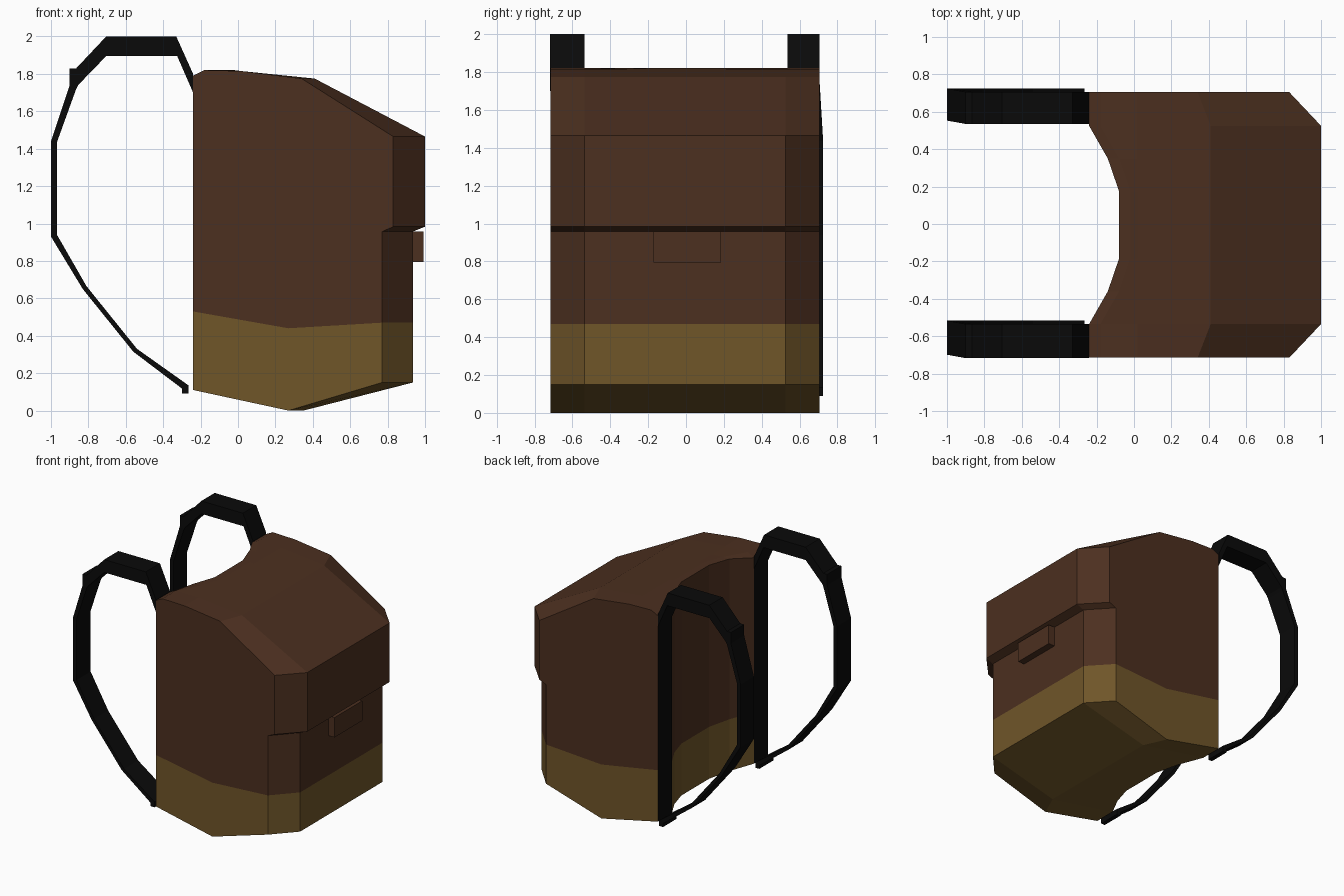
import bpy, bmesh

if "Cube" in bpy.data.objects:
    bpy.data.objects.remove(bpy.data.objects["Cube"])


def material(name, rgb):
    m = bpy.data.materials.new(name)
    m.diffuse_color = (*rgb, 1)
    m.use_nodes = True
    m.node_tree.nodes["Principled BSDF"].inputs["Base Color"].default_value = m.diffuse_color
    return m


BROWN = material("brown_cloth", (0.072, 0.029, 0.014))
TAN = material("tan_base", (0.16, 0.092, 0.022))
BLACK = material("black_webbing", (0.003, 0.003, 0.003))


def finish(bm, name, mats):
    bmesh.ops.recalc_face_normals(bm, faces=bm.faces)
    me = bpy.data.meshes.new(name)
    bm.to_mesh(me)
    bm.free()
    for m in mats:
        me.materials.append(m)
    ob = bpy.data.objects.new(name, me)
    bpy.context.collection.objects.link(ob)
    return ob


def section(back, chamfered):
    """Side profile of the bag (x, z) for one slice across its width."""
    low, flap = (0.77, 0.83) if chamfered else (0.935, 1.0)
    keel, brow = (0.27, 0.34) if chamfered else (0.35, 0.41)
    inset = back + 0.24
    return [
        (back, 0.11 - 0.2 * inset), (keel, 0.0), (low, 0.15),
        (low, 0.47), (low, 0.957), (flap, 0.983), (flap, 1.465),
        (brow, 1.775), (0.02, 1.815), (back + 0.06, 1.82),
        (back, min(1.79 + 0.3 * inset, 1.82)), (back, 0.53 - 0.18 * inset),
    ]


# Bag body: slices lofted across the width, with a hollowed back
half = [(0.71, -0.24, True), (0.53, -0.24, False),
        (0.355, -0.14, False), (0.18, -0.08, False)]
slices = [(-y, b, c) for y, b, c in half] + half[::-1]
bm = bmesh.new()
rings = [[bm.verts.new((x, y - 0.005, z)) for x, z in section(b, c)]
         for y, b, c in slices]
n = len(rings[0])
for s, (r0, r1) in enumerate(zip(rings, rings[1:])):
    for i in range(n):
        j = (i + 1) % n
        f = bm.faces.new((r0[i], r0[j], r1[j], r1[i]))
        f.material_index = 1 if i in (0, 1, 2, 11) else 0
        # webbing sewn down both back edges
        if s in (0, len(slices) - 2) and i in (10, 11):
            f.material_index = 2
# Sides: brown panel above, tan base below
for ring in (rings[0], rings[-1]):
    y = ring[0].co.y
    mid = bm.verts.new((0.27, y, 0.44))
    bm.faces.new(ring[3:] + [mid])
    bm.faces.new(ring[:4] + [mid, ring[11]]).material_index = 1
finish(bm, "bag_body", [BROWN, TAN, BLACK])

# Flap tab
bm = bmesh.new()
bmesh.ops.create_cube(bm, size=1)
for v in bm.verts:
    v.co.x = 0.92 if v.co.x < 0 else 0.992
    v.co.y = -0.172 if v.co.y < 0 else 0.185
    v.co.z = 0.795 if v.co.z < 0 else 0.957
finish(bm, "flap_tab", [BROWN])

# Shoulder straps: thick pad at the top, thin webbing below
outer = [(-0.24, 1.80), (-0.33, 2.0), (-0.705, 2.0), (-0.865, 1.83),
         (-0.90, 1.83), (-0.90, 1.74), (-1.0, 1.44), (-1.0, 0.93),
         (-0.83, 0.65), (-0.56, 0.315), (-0.30, 0.118), (-0.30, 0.09)]
inner = [(-0.24, 1.70), (-0.325, 1.895), (-0.705, 1.895), (-0.855, 1.74),
         (-0.86, 1.73), (-0.865, 1.72), (-0.968, 1.435), (-0.968, 0.94),
         (-0.81, 0.665), (-0.54, 0.33), (-0.265, 0.135), (-0.265, 0.09)]


def strap(name, y0, y1):
    bm = bmesh.new()
    loops = []
    for o, i in zip(outer, inner):
        lean = 0.018 * min(max((1.74 - o[1]) / 0.3, 0), 1)
        loops.append([bm.verts.new((p[0], y + lean, p[1]))
                      for p, y in ((o, y0), (o, y1), (i, y1), (i, y0))])
    for a, b in zip(loops, loops[1:]):
        for k in range(4):
            m = (k + 1) % 4
            bm.faces.new((a[k], a[m], b[m], b[k]))
    bm.faces.new(loops[0])
    bm.faces.new(loops[-1])
    finish(bm, name, [BLACK])


strap("shoulder_strap_near", -0.717, -0.535)
strap("shoulder_strap_far", 0.535, 0.706)
